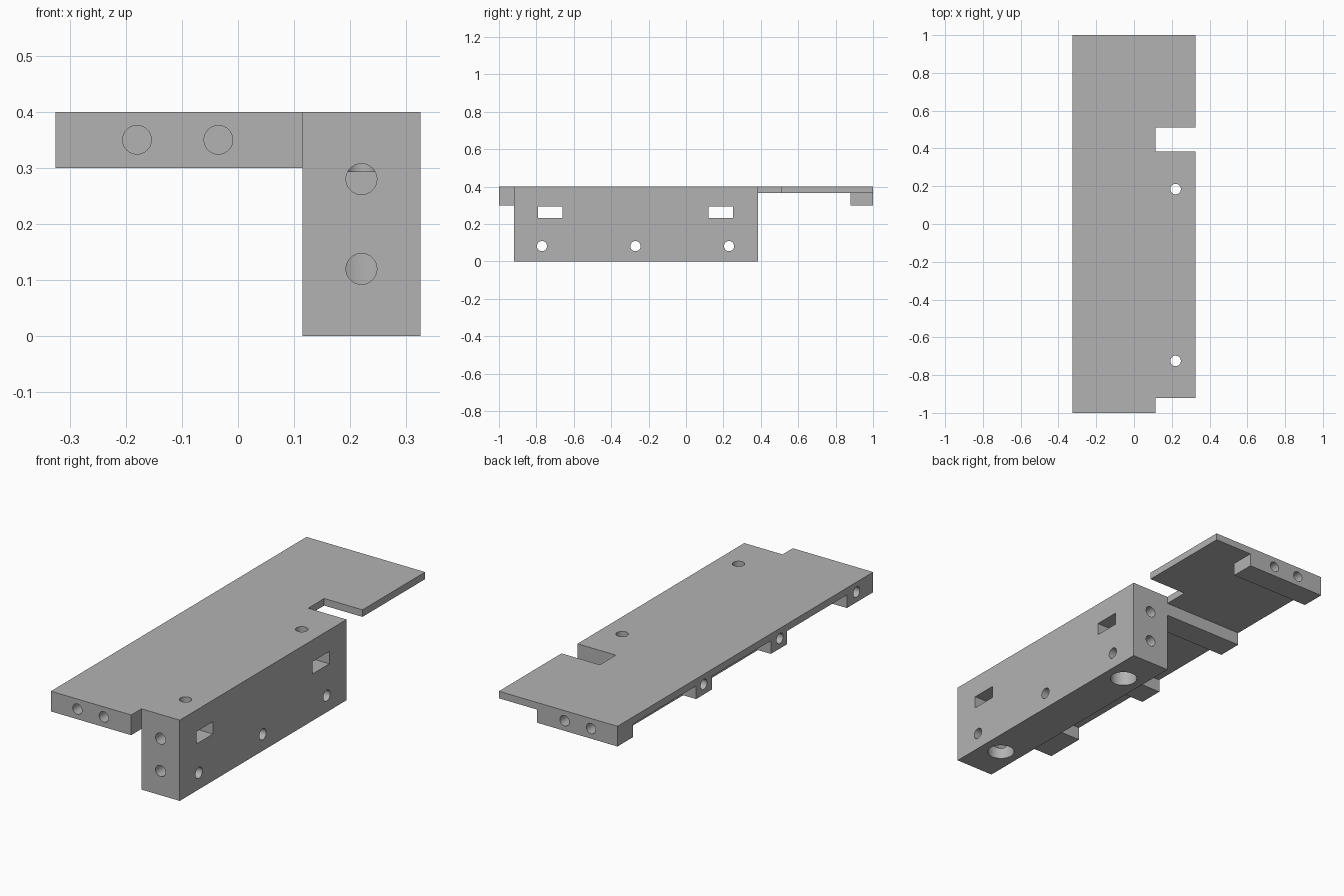
import bpy, bmesh
from mathutils import Matrix, Vector

if "Cube" in bpy.data.objects:
    bpy.data.objects.remove(bpy.data.objects["Cube"], do_unlink=True)

grey = bpy.data.materials.new("plain grey")
grey.use_nodes = True
colour = (0.45, 0.45, 0.45, 1)
grey.diffuse_color = colour
grey.node_tree.nodes["Principled BSDF"].inputs["Base Color"].default_value = colour


def finish(name, bm):
    bmesh.ops.recalc_face_normals(bm, faces=bm.faces)
    mesh = bpy.data.meshes.new(name)
    bm.to_mesh(mesh)
    bm.free()
    mesh.materials.append(grey)
    obj = bpy.data.objects.new(name, mesh)
    bpy.context.collection.objects.link(obj)
    return obj


def prism(name, outline, bottom, top):
    bm = bmesh.new()
    face = bm.faces.new([bm.verts.new((x, y, bottom)) for x, y in outline])
    side = bmesh.ops.extrude_face_region(bm, geom=[face])["geom"]
    verts = [v for v in side if isinstance(v, bmesh.types.BMVert)]
    bmesh.ops.translate(bm, verts=verts, vec=(0, 0, top - bottom))
    return finish(name, bm)


def box(name, x, y, z):
    return prism(name, [(x[0], y[0]), (x[1], y[0]), (x[1], y[1]), (x[0], y[1])], *z)


def drill(name, start, direction, depth, radius):
    # cylinder starting slightly outside the surface
    way = Vector(direction)
    start = Vector(start) - way * 0.02
    depth += 0.02
    turn = way.to_track_quat('Z', 'Y').to_matrix().to_4x4()
    bm = bmesh.new()
    bmesh.ops.create_cone(bm, cap_ends=True, segments=40, radius1=radius, radius2=radius,
                          depth=depth, matrix=Matrix.Translation(start + way * depth / 2) @ turn)
    return finish(name, bm)


def combine(target, tool, operation):
    tool.hide_render = True
    mod = target.modifiers.new("combine", 'BOOLEAN')
    mod.operation, mod.solver, mod.object = operation, 'EXACT', tool
    bpy.context.view_layer.objects.active = target
    bpy.ops.object.modifier_apply(modifier=mod.name)
    bpy.data.objects.remove(tool, do_unlink=True)


SIDE, INNER = 0.325, 0.115
FRONT, BACK = -0.92, 0.385

# Thin top plate with a front corner step and a side notch
bracket = prism("bracket", [(-SIDE, -1), (INNER, -1), (INNER, FRONT), (SIDE, FRONT),
                            (SIDE, BACK), (INNER, BACK), (INNER, 0.51), (SIDE, 0.51),
                            (SIDE, 1), (-SIDE, 1)], 0.365, 0.4)

# Upright block and cross ribs under the plate
combine(bracket, box("block", (INNER, SIDE), (FRONT, BACK), (0, 0.4)), 'UNION')
for y in ((-1, -0.795), (-0.325, -0.2), (0.26, BACK), (0.88, 1)):
    combine(bracket, box("rib", (-SIDE, INNER), y, (0.3, 0.4)), 'UNION')

cutters = []
# Nut slots, with bolt holes from above and wide recesses from below
for y in (-0.725, 0.185):
    cutters.append(box("slot", (0, 0.4), (y - 0.065, y + 0.065), (0.232, 0.293)))
    cutters.append(drill("bolt_hole", (0.22, y, 0.4), (0, 0, -1), 0.4, 0.028))
    cutters.append(drill("recess", (0.22, y, 0), (0, 0, 1), 0.15, 0.063))

# Cross holes through the block
for y in (-0.77, -0.27, 0.23):
    cutters.append(drill("cross_hole", (SIDE, y, 0.082), (-1, 0, 0), 0.25, 0.027))

# End holes in the block
for z in (0.12, 0.28):
    cutters.append(drill("front_hole", (0.22, FRONT, z), (0, 1, 0), 0.195, 0.0275))
    cutters.append(drill("back_hole", (0.22, BACK, z), (0, -1, 0), 0.2, 0.0275))

# Blind holes in the rib ends
for x in (-0.18, -0.035):
    cutters.append(drill("front_rib_hole", (x, -1, 0.35), (0, 1, 0), 0.1, 0.0255))
    cutters.append(drill("back_rib_hole", (x, 1, 0.35), (0, -1, 0), 0.1, 0.0255))
for y in (-0.87, -0.27, 0.325):
    cutters.append(drill("side_hole", (-SIDE, y, 0.35), (1, 0, 0), 0.1, 0.0255))

for cutter in cutters:
    combine(bracket, cutter, 'DIFFERENCE')

# Smooth bores, sharp corners
bpy.ops.object.select_all(action='DESELECT')
bracket.select_set(True)
bpy.context.view_layer.objects.active = bracket
bpy.ops.object.shade_smooth_by_angle(angle=0.5)
